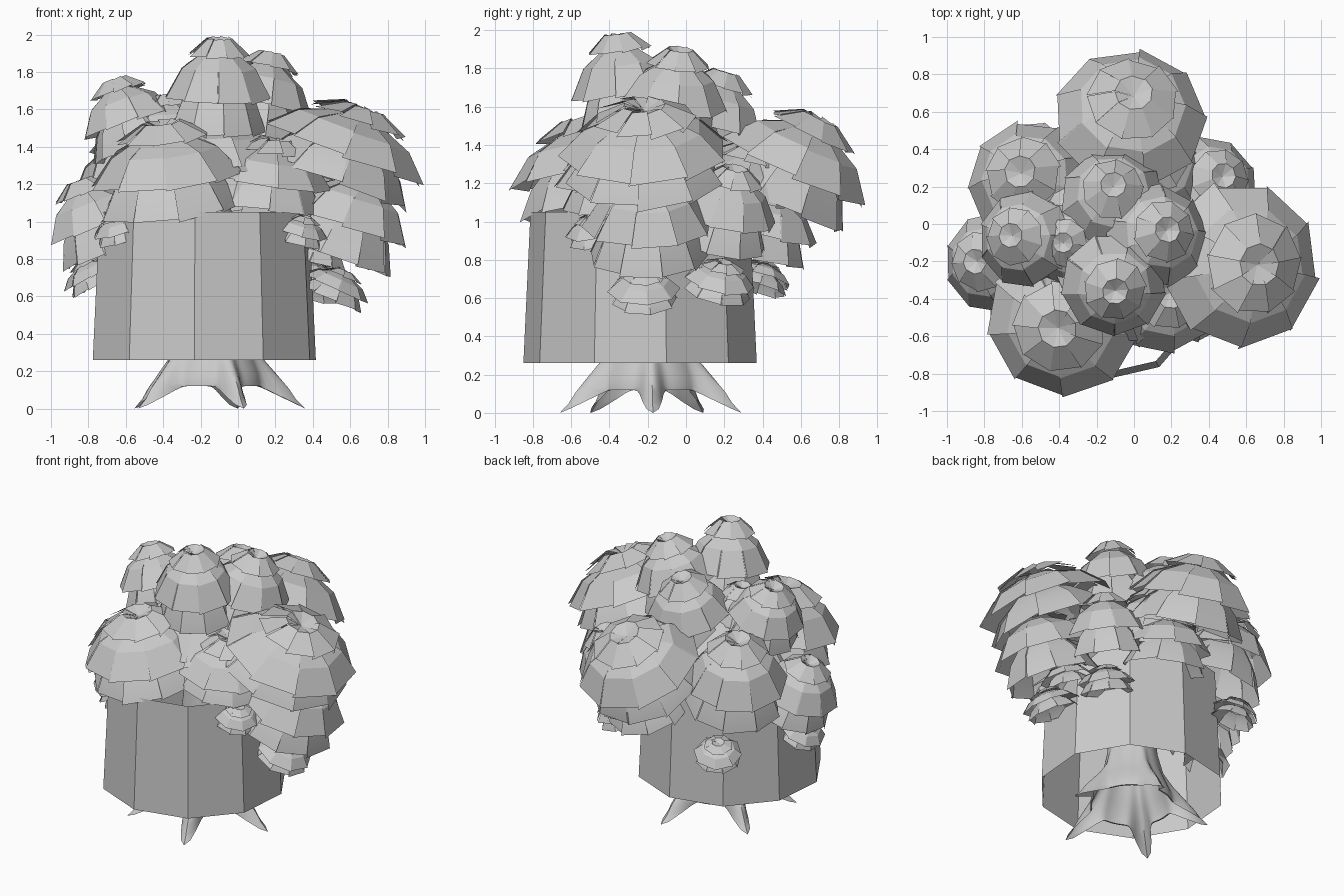
import bpy, bmesh, math, random
from mathutils import Vector

random.seed(4)
cube = bpy.data.objects.get("Cube")
if cube:
    bpy.data.objects.remove(cube, do_unlink=True)

GREY = (0.59, 0.59, 0.59, 1)
grey = bpy.data.materials.new("plain_grey")
grey.use_nodes = True
grey.diffuse_color = GREY
grey.node_tree.nodes["Principled BSDF"].inputs["Base Color"].default_value = GREY

CENTRE = Vector((-0.14, -0.19, 0))


def finish(name, bm, angle):
    mesh = bpy.data.meshes.new(name)
    bm.to_mesh(mesh)
    bm.free()
    mesh.materials.append(grey)
    obj = bpy.data.objects.new(name, mesh)
    bpy.context.collection.objects.link(obj)
    bpy.ops.object.select_all(action='DESELECT')
    obj.select_set(True)
    bpy.context.view_layer.objects.active = obj
    bpy.ops.object.shade_smooth_by_angle(angle=math.radians(angle))


def polar(r, a, z):
    return Vector((r * math.cos(a), r * math.sin(a), z))


def bridge(bm, rings):
    """Join successive rings of points, listed top down, with quads."""
    loops = [[bm.verts.new(p) for p in pts] for pts in rings]
    for a, b in zip(loops, loops[1:]):
        for i in range(len(a)):
            j = (i + 1) % len(a)
            bm.faces.new((a[i], b[i], b[j], a[j]))
    return loops


# Open ten-sided tub wall
bm = bmesh.new()
tub = Vector((-0.18, -0.24, 0))
bridge(bm, [[tub + polar(r, math.radians(-95 + 36 * i), z) for i in range(10)]
            for z, r in ((1.05, 0.575), (0.26, 0.612))])
finish("tub_wall", bm, 20)

# Hollow trunk flaring into five roots: radius and height between roots, then along them
TRUNK = ((0.05, 1.4, 0.05, 1.4), (0.13, 0.9, 0.13, 0.9), (0.16, 0.5, 0.17, 0.5),
         (0.19, 0.36, 0.21, 0.36), (0.23, 0.26, 0.28, 0.26), (0.26, 0.19, 0.35, 0.18),
         (0.27, 0.14, 0.41, 0.11), (0.27, 0.12, 0.45, 0.05), (0.26, 0.12, 0.5, 0.0))
bm = bmesh.new()
rings = []
for r0, z0, r1, z1 in TRUNK:
    pts = []
    for i in range(90):
        w = (0.5 + 0.5 * math.cos(math.tau * i / 18)) ** 6
        a = math.tau * i / 90 + math.radians(2)
        pts.append(CENTRE + polar(r0 + (r1 - r0) * w, a, z0 + (z1 - z0) * w))
    rings.append(pts)
loops = bridge(bm, rings)
bm.faces.new(loops[0])
finish("trunk_and_roots", bm, 50)

# Leaf clusters: a cap over flaring skirts, each a ring of slightly overlapping leaves
LAYERS = (((0.0, 0.08), (0.25, 0.0), (0.6, 0.18)),
          ((0.3, 0.15), (0.7, 0.32), (1.0, 0.64)),
          ((0.45, 0.46), (0.72, 0.68), (0.92, 1.0)))


def cluster(name, x, y, z, radius, height, tilt, sides=9):
    apex = Vector((x, y, z))
    out = apex - CENTRE
    out.z = 0
    t = math.radians(tilt)
    axis = out.normalized() * math.sin(t) + Vector((0, 0, math.cos(t)))
    rot = Vector((0, 0, 1)).rotation_difference(axis)
    bm = bmesh.new()
    for layer in LAYERS:
        start = random.uniform(0, math.tau)
        for i in range(sides):
            a = start + math.tau * i / sides
            scale = random.uniform(0.97, 1.03)
            lift = random.uniform(0.0, 0.035) * radius
            rows = []
            for k, (r, h) in enumerate(layer):
                rows.append([bm.verts.new(apex + rot @ polar(
                    r * radius * scale, a + side * math.tau / sides * 1.04,
                    (2 * side - 1) * lift * k / 2 - h * height)) for side in (0, 1)])
            for (p, q), (s, u) in zip(rows, rows[1:]):
                bm.faces.new((p, s, u, q))
    bmesh.ops.dissolve_degenerate(bm, dist=0.0001, edges=bm.edges)
    finish("leaves_" + name, bm, 20)


BIG = (
    ("crown_front", -0.1, -0.36, 1.98, 0.28, 0.5, 7),
    ("crown_left", 0.18, -0.03, 1.9, 0.28, 0.47, 14),
    ("crown_back", -0.11, 0.21, 1.78, 0.28, 0.45, 17),
    ("crown_right", -0.66, -0.06, 1.76, 0.26, 0.4, 18),
    ("crown_middle", -0.38, -0.1, 1.68, 0.22, 0.35, 5),
    ("bough_left", 0.67, -0.22, 1.61, 0.45, 0.42, 22),
    ("bough_back", 0.0, 0.7, 1.54, 0.41, 0.48, 27),
    ("bough_front", -0.41, -0.56, 1.53, 0.41, 0.48, 10),
    ("bough_back_right", -0.61, 0.28, 1.5, 0.34, 0.55, 14),
    ("bough_front_left", 0.2, -0.37, 1.44, 0.34, 0.36, 10),
    ("bough_right", -0.85, -0.2, 1.22, 0.27, 0.42, 20),
    ("lower_left", 0.69, -0.2, 1.27, 0.34, 0.49, 20),
    ("lower_back_left", 0.48, 0.26, 1.28, 0.27, 0.42, 20),
    ("inner_back", 0.12, 0.36, 1.4, 0.3, 0.4, 18),
    ("under_back", 0.08, 0.46, 1.18, 0.3, 0.36, 18),
    ("inner_core", -0.16, -0.15, 1.6, 0.52, 0.5, 0),
)
SMALL = (
    ("sprig_left", 0.57, -0.22, 0.74, 0.19, 0.17, 25),
    ("sprig_back_left", 0.42, 0.2, 0.79, 0.19, 0.18, 22),
    ("sprig_back_right", -0.55, 0.42, 0.79, 0.16, 0.15, 20),
    ("sprig_right", -0.83, -0.2, 0.79, 0.16, 0.15, 28),
    ("sprig_side", 0.46, -0.16, 0.95, 0.18, 0.18, 15),
    ("sprig_front_left", 0.36, -0.5, 1.03, 0.15, 0.14, 20),
    ("sprig_front_right", -0.66, -0.52, 1.04, 0.15, 0.14, 20),
)
for spec in BIG:
    cluster(*spec)
for spec in SMALL:
    cluster(*spec, sides=8)
